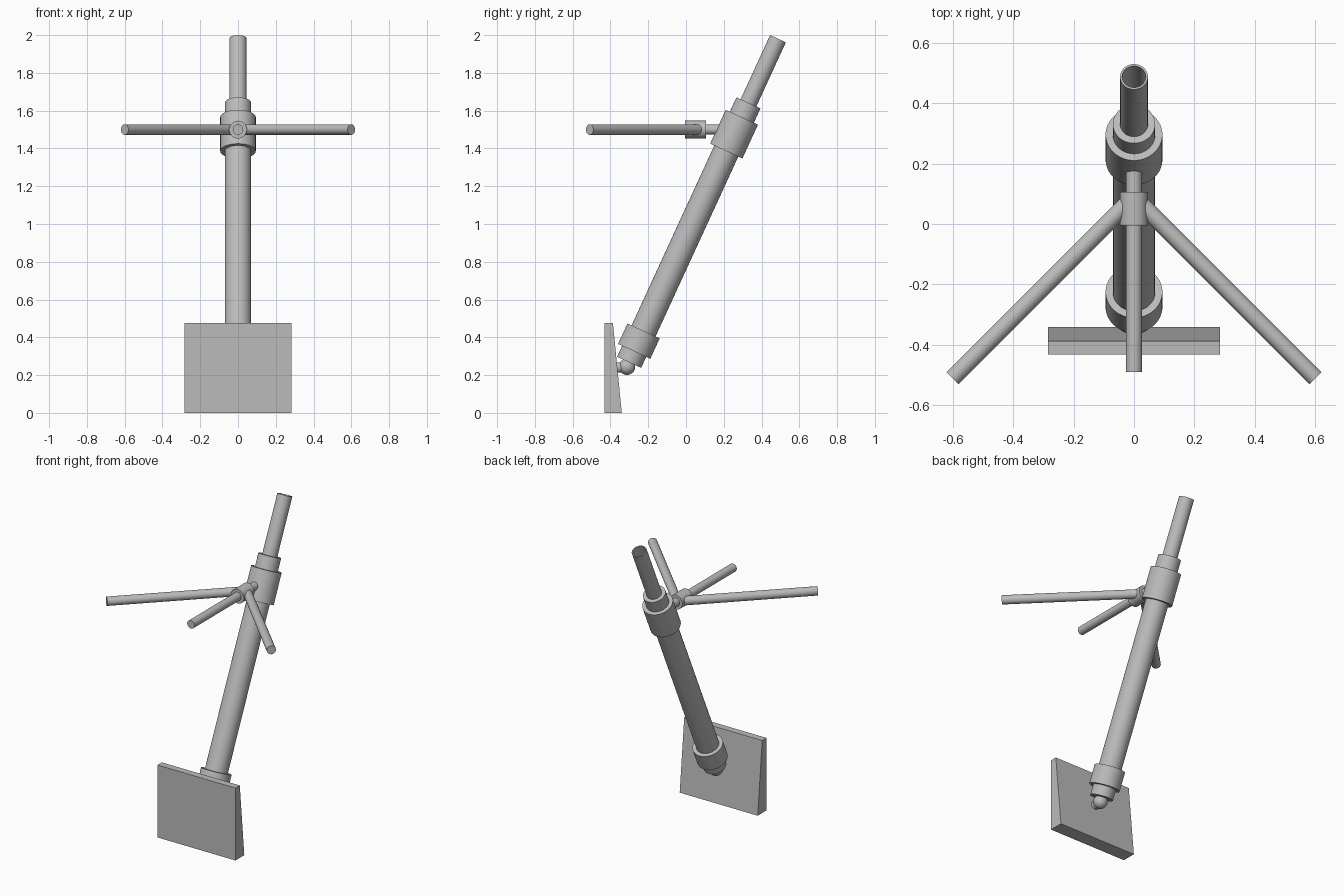
import bpy, bmesh, math
from mathutils import Vector

if "Cube" in bpy.data.objects:
    bpy.data.objects.remove(bpy.data.objects["Cube"])

grey = bpy.data.materials.new("plain grey")
grey.diffuse_color = (0.5, 0.5, 0.5, 1)
grey.use_nodes = True
grey.node_tree.nodes["Principled BSDF"].inputs["Base Color"].default_value = grey.diffuse_color


def finish(name, bm, smooth=True):
    bmesh.ops.recalc_face_normals(bm, faces=bm.faces[:])
    me = bpy.data.meshes.new(name)
    bm.to_mesh(me)
    bm.free()
    ob = bpy.data.objects.new(name, me)
    bpy.context.collection.objects.link(ob)
    me.materials.append(grey)
    if smooth:
        bpy.ops.object.select_all(action='DESELECT')
        ob.select_set(True)
        bpy.context.view_layer.objects.active = ob
        bpy.ops.object.shade_smooth_by_angle(angle=math.radians(35))
    return ob


def turned(name, profile, origin, direction, n=48):
    """Lathe a (radius, distance) profile around an axis."""
    rot = Vector((0, 0, 1)).rotation_difference(Vector(direction).normalized())
    bm = bmesh.new()
    vs = [bm.verts.new((r, 0, t)) for r, t in profile]
    es = [bm.edges.new(p) for p in zip(vs, vs[1:])]
    bmesh.ops.spin(bm, geom=vs + es, cent=(0, 0, 0), axis=(0, 0, 1),
                   angle=math.tau, steps=n)
    bmesh.ops.remove_doubles(bm, verts=bm.verts[:], dist=1e-5)
    for v in bm.verts:
        v.co = rot @ v.co + Vector(origin)
    return finish(name, bm)


def rod(name, a, b, r):
    a, b = Vector(a), Vector(b)
    h = (b - a).length
    return turned(name, [(0, 0), (r, 0), (r, h), (0, h)], a, b - a, 32)


# Inclined tube assembly, measured from the ball along its axis
BALL = (0, -0.312, 0.244)
AXIS = (0, math.sin(math.radians(24.7)), math.cos(math.radians(24.7)))


def on_axis(name, profile):
    return turned(name, profile, BALL, AXIS)


on_axis("main_tube", [(0, 0.026), (0.07, 0.026), (0.07, 1.538), (0, 1.538)])
on_axis("lower_collar", [(0.068, 0.09), (0.094, 0.09), (0.094, 0.209), (0.068, 0.209)])
on_axis("upper_collar", [(0.068, 1.257), (0.094, 1.257), (0.094, 1.454), (0.068, 1.454)])
# Open-ended upper tube with a bore
on_axis("upper_tube", [(0, 1.5), (0.046, 1.5), (0.046, 1.912), (0.039, 1.912),
                       (0.039, 1.54), (0, 1.54)])

# Ball joint and its pin
bm = bmesh.new()
bmesh.ops.create_uvsphere(bm, u_segments=32, v_segments=20, radius=0.043)
bmesh.ops.translate(bm, verts=bm.verts[:], vec=BALL)
finish("ball_joint", bm)
rod("ball_pin", (0, -0.39, 0.24), (0, -0.31, 0.24), 0.027)

# Wedge-shaped base plate
bm = bmesh.new()
face = bm.faces.new([bm.verts.new((-0.284, y, z)) for y, z in
                     [(-0.432, 0), (-0.34, 0), (-0.387, 0.477), (-0.432, 0.477)]])
ext = bmesh.ops.extrude_face_region(bm, geom=[face])
bmesh.ops.translate(bm, vec=(0.568, 0, 0),
                    verts=[g for g in ext["geom"] if isinstance(g, bmesh.types.BMVert)])
finish("base_plate", bm, False)

# Hub, middle rod and mirrored side rods
Z = 1.5
rod("hub", (0, -0.005, Z), (0, 0.105, Z), 0.047)
rod("middle_rod", (0, -0.49, Z), (0, 0.2, Z), 0.027)
for side, s in (("left", -1), ("right", 1)):
    rod(side + "_rod", (s * 0.015, 0.075, Z), (s * 0.6, -0.51, Z), 0.028)
